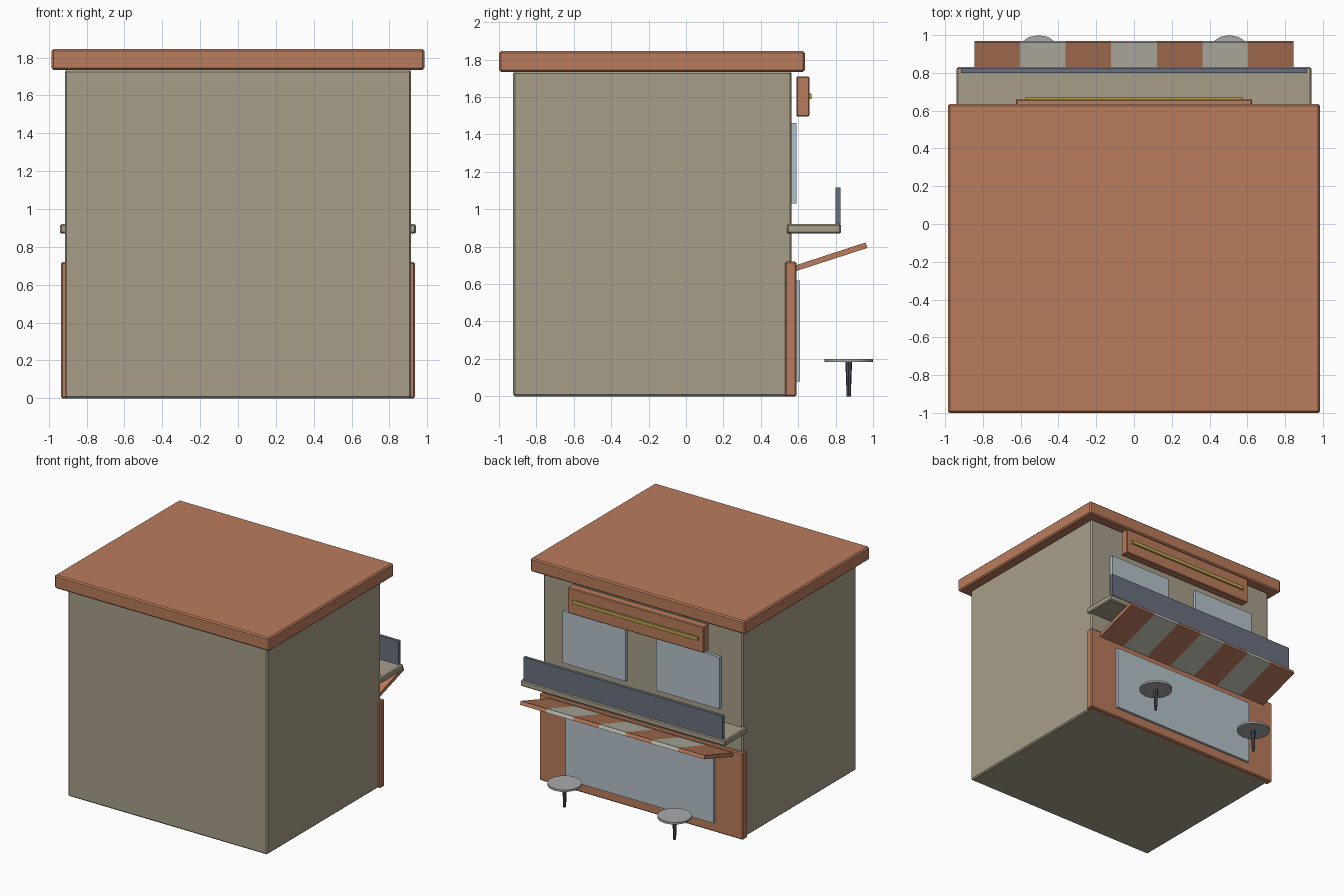
import bpy, bmesh
from math import radians

cube = bpy.data.objects.get("Cube")
if cube:
    bpy.data.objects.remove(cube, do_unlink=True)


def material(name, rgb):
    # sRGB bytes to linear colour
    lin = [c / 12.92 if c <= 0.04045 else ((c + 0.055) / 1.055) ** 2.4
           for c in (v / 255 for v in rgb)]
    m = bpy.data.materials.new(name)
    m.use_nodes = True
    m.diffuse_color = (*lin, 1)
    m.node_tree.nodes["Principled BSDF"].inputs["Base Color"].default_value = (*lin, 1)
    return m


stone = material("beige stone", (168, 159, 138))
clay = material("terracotta", (186, 124, 93))
cream = material("pale stripe", (198, 196, 182))
glass = material("pale blue glass", (181, 194, 202))
slate = material("slate blue", (104, 112, 126))
brass = material("brass yellow", (182, 162, 78))
steel = material("seat grey", (170, 170, 170))
iron = material("dark iron", (78, 81, 88))


def add_object(name, bm, *mats):
    bmesh.ops.recalc_face_normals(bm, faces=bm.faces)
    mesh = bpy.data.meshes.new(name)
    bm.to_mesh(mesh)
    bm.free()
    for m in mats:
        mesh.materials.append(m)
    obj = bpy.data.objects.new(name, mesh)
    bpy.context.collection.objects.link(obj)
    return obj


def box(name, mat, xs, ys, zs, bevel=0.0):
    bm = bmesh.new()
    bmesh.ops.create_cube(bm, size=1)
    for v in bm.verts:
        v.co = [lo + (c + 0.5) * (hi - lo) for c, (lo, hi) in zip(v.co, (xs, ys, zs))]
    obj = add_object(name, bm, mat)
    if bevel:
        mod = obj.modifiers.new("Soft edges", 'BEVEL')
        mod.width = bevel
        mod.segments = 1
    return obj


def cone(name, mat, x, y, z0, z1, r0, r1, sides):
    bm = bmesh.new()
    bmesh.ops.create_cone(bm, cap_ends=True, segments=sides,
                          radius1=r0, radius2=r1, depth=z1 - z0)
    bmesh.ops.translate(bm, verts=bm.verts, vec=(x, y, (z0 + z1) / 2))
    obj = add_object(name, bm, mat)
    bpy.ops.object.select_all(action='DESELECT')
    bpy.context.view_layer.objects.active = obj
    obj.select_set(True)
    bpy.ops.object.shade_smooth_by_angle(angle=radians(30))


def wide(half):
    return (-half, half)


# Building shell
box("walls", stone, wide(0.915), (-0.925, 0.565), (0, 1.735), 0.01)
box("roof_slab", clay, wide(0.985), (-1.0, 0.635), (1.735, 1.845), 0.01)
box("lower_panel", clay, wide(0.935), (0.53, 0.59), (0, 0.72), 0.008)

# Service counter with its upright screen
box("counter_shelf", stone, wide(0.94), (0.54, 0.83), (0.87, 0.92), 0.008)
box("counter_screen", slate, wide(0.915), (0.80, 0.825), (0.92, 1.115))

# Glazing
box("lower_window", glass, wide(0.68), (0.585, 0.61), (0.08, 0.62))
for side, xs in (("left", (0.14, 0.72)), ("right", (-0.72, -0.14))):
    box(side + "_window", glass, xs, (0.56, 0.59), (1.03, 1.46))

# Sign board with a metal strip
box("sign_board", clay, wide(0.625), (0.59, 0.66), (1.495, 1.71), 0.006)
box("sign_strip", brass, wide(0.575), (0.655, 0.672), (1.59, 1.62))

# Striped sloping awning
STRIPES, HALF = 7, 0.845
profile = [(0.59, 0.67), (0.97, 0.793), (0.96, 0.822), (0.58, 0.698)]
bm = bmesh.new()
rings = [[bm.verts.new((-HALF + 2 * HALF * i / STRIPES, y, z)) for y, z in profile]
         for i in range(STRIPES + 1)]
for i, (a, b) in enumerate(zip(rings, rings[1:])):
    for j in range(4):
        k = (j + 1) % 4
        bm.faces.new((a[j], a[k], b[k], b[j])).material_index = i % 2
bm.faces.new(rings[0])
bm.faces.new(rings[-1])
add_object("awning", bm, clay, cream)

# Stools
for side, x in (("left", 0.505), ("right", -0.505)):
    cone(side + "_stool_seat", steel, x, 0.87, 0.183, 0.2, 0.13, 0.13, 16)
    cone(side + "_stool_leg", iron, x, 0.87, 0, 0.185, 0.011, 0.018, 8)
